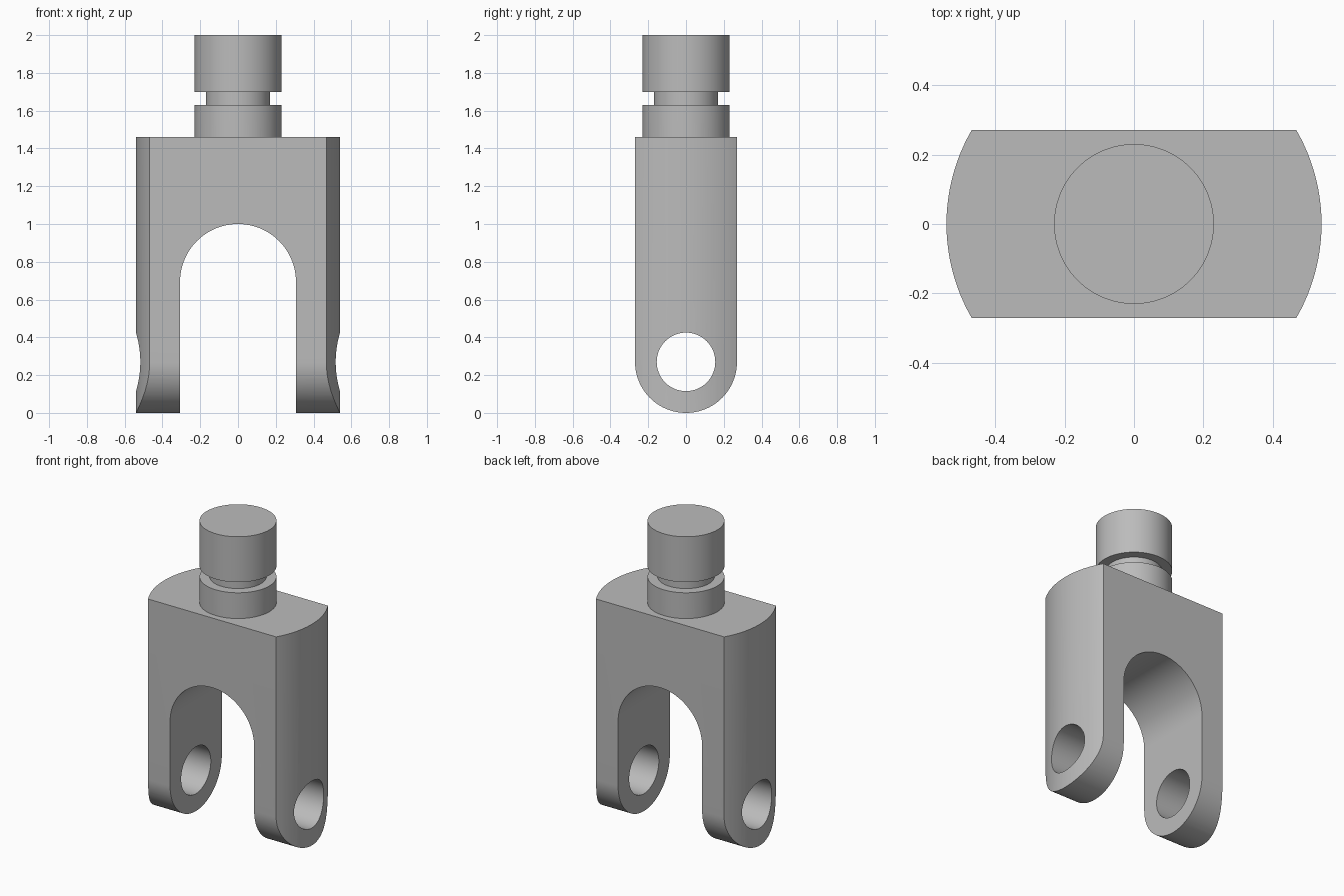
import bpy, bmesh, math
from mathutils import Vector

cube = bpy.data.objects.get("Cube")
if cube:
    bpy.data.objects.remove(cube, do_unlink=True)

HEIGHT = 1.46        # top of the fork body
RADIUS = 0.54        # round outer faces of the prongs
HALF_DEPTH = 0.27    # flat front and back, and rounded prong tips
SLOT = 0.307         # half width of the slot
PIN = 0.155          # cross pin hole

steel = bpy.data.materials.new("steel grey")
steel.use_nodes = True
steel.diffuse_color = (0.5, 0.5, 0.5, 1)
steel.node_tree.nodes["Principled BSDF"].inputs["Base Color"].default_value = (0.5, 0.5, 0.5, 1)


def arc(cx, cz, r, start, end, steps):
    """Points on an arc, angles in degrees."""
    angles = [math.radians(start + (end - start) * i / steps) for i in range(steps + 1)]
    return [(cx + r * math.cos(a), cz + r * math.sin(a)) for a in angles]


def finish(name, bm):
    bmesh.ops.recalc_face_normals(bm, faces=bm.faces[:])
    mesh = bpy.data.meshes.new(name)
    bm.to_mesh(mesh)
    bm.free()
    obj = bpy.data.objects.new(name, mesh)
    bpy.context.collection.objects.link(obj)
    return obj


def prism(name, outline, axis, half_length):
    """Extrude a closed outline, drawn against z, along the x or y axis."""
    bm = bmesh.new()
    if axis == "x":
        verts = [bm.verts.new((-half_length, u, z)) for u, z in outline]
        move = Vector((2 * half_length, 0, 0))
    else:
        verts = [bm.verts.new((u, -half_length, z)) for u, z in outline]
        move = Vector((0, 2 * half_length, 0))
    face = bm.faces.new(verts)
    new = bmesh.ops.extrude_face_region(bm, geom=[face], use_keep_orig=True)["geom"]
    bmesh.ops.translate(bm, vec=move, verts=[v for v in new if isinstance(v, bmesh.types.BMVert)])
    return finish(name, bm)


def lathe(name, profile, steps=128):
    """Turn an (r, z) profile, starting and ending on the axis, about z."""
    bm = bmesh.new()
    verts = [bm.verts.new((r, 0, z)) for r, z in profile]
    edges = [bm.edges.new(pair) for pair in zip(verts, verts[1:])]
    bmesh.ops.spin(bm, geom=verts + edges, cent=(0, 0, 0), axis=(0, 0, 1),
                   angle=math.tau, steps=steps, use_duplicate=False)
    bmesh.ops.remove_doubles(bm, verts=bm.verts[:], dist=0.0001)
    return finish(name, bm)


def combine(target, tool, operation):
    tool.hide_render = True
    mod = target.modifiers.new(operation.lower(), "BOOLEAN")
    mod.object = tool
    mod.operation = operation
    mod.solver = "EXACT"
    bpy.ops.object.select_all(action="DESELECT")
    bpy.context.view_layer.objects.active = target
    target.select_set(True)
    bpy.ops.object.modifier_apply(modifier=mod.name)
    bpy.data.objects.remove(tool, do_unlink=True)


# Round bar that gives the prongs their curved outer faces
fork = lathe("fork_with_grooved_shaft", [(0, -0.1), (RADIUS, -0.1), (RADIUS, HEIGHT), (0, HEIGHT)])

# Flat front and back with rounded prong tips
side = [(HALF_DEPTH, HEIGHT + 0.2), (-HALF_DEPTH, HEIGHT + 0.2)]
side += arc(0, HALF_DEPTH, HALF_DEPTH, 180, 360, 48)
combine(fork, prism("side_outline", side, "x", 0.8), "INTERSECT")

# Arched slot between the prongs
slot = [(-SLOT, -0.2), (SLOT, -0.2)] + arc(0, 1.0 - SLOT, SLOT, 0, 180, 64)
combine(fork, prism("slot_cutter", slot, "y", 0.6), "DIFFERENCE")

# Cross pin hole through both prongs
hole = arc(0, HALF_DEPTH, PIN, 0, 360, 64)[:-1]
combine(fork, prism("pin_hole_cutter", hole, "x", 0.8), "DIFFERENCE")

# Shaft with a retaining groove
shaft = [(0, 1.3), (0.23, 1.3), (0.23, 1.63), (0.17, 1.63),
         (0.17, 1.70), (0.23, 1.70), (0.23, 2.0), (0, 2.0)]
combine(fork, lathe("shaft", shaft, 96), "UNION")

fork.data.materials.clear()
fork.data.materials.append(steel)
bpy.ops.object.shade_smooth_by_angle(angle=math.radians(25))
